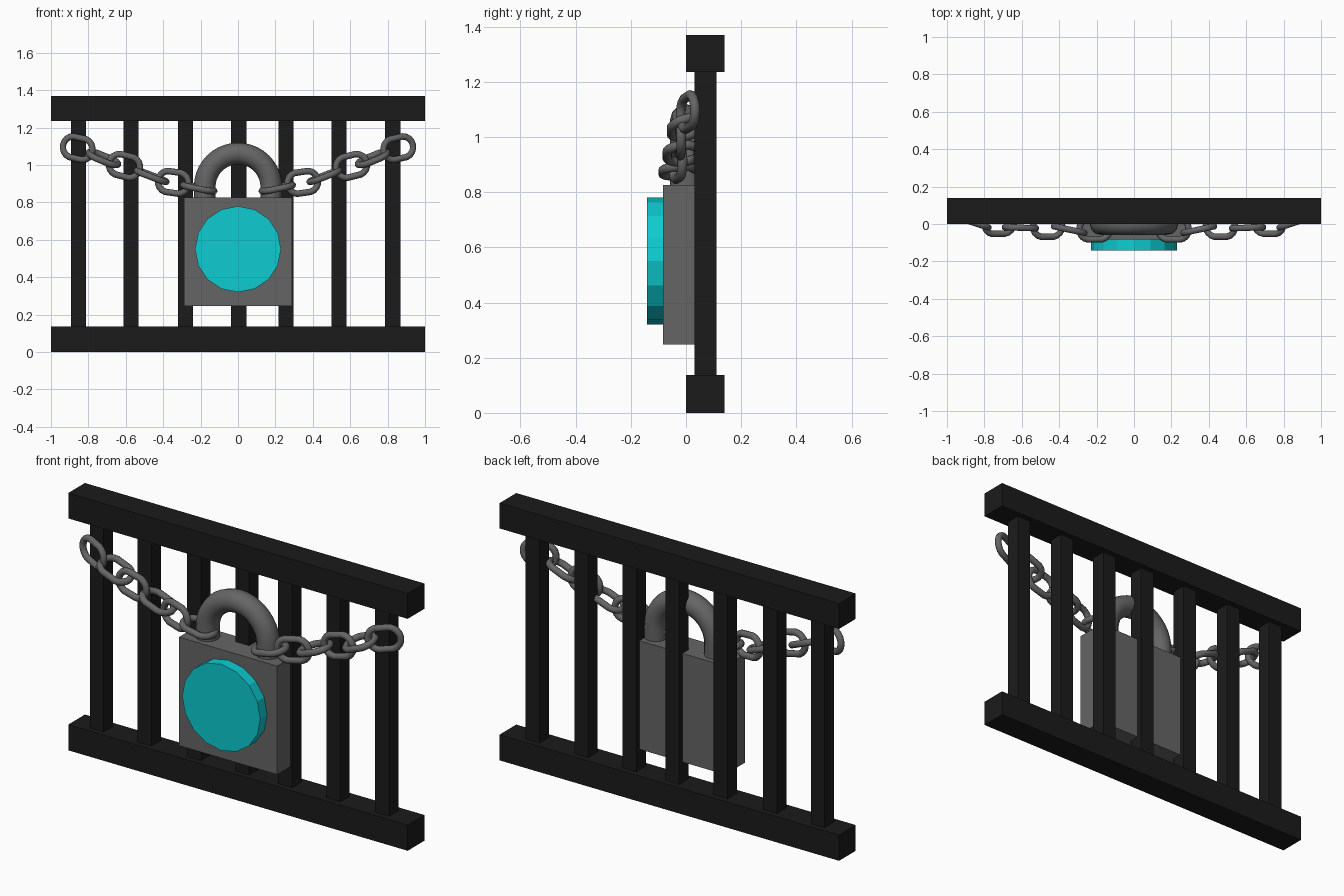
import bpy, bmesh, math
from math import radians, cos, sin, pi

if "Cube" in bpy.data.objects:
    bpy.data.objects.remove(bpy.data.objects["Cube"])


def material(name, rgb):
    m = bpy.data.materials.new(name)
    m.diffuse_color = (*rgb, 1)
    m.use_nodes = True
    m.node_tree.nodes["Principled BSDF"].inputs["Base Color"].default_value = m.diffuse_color
    return m


BLACK = material("black_iron", (0.011, 0.011, 0.011))
GREY = material("dark_steel", (0.13, 0.13, 0.13))
CYAN = material("cyan_glow", (0.004, 0.6, 0.64))


def finish(name, mat, smooth=False):
    ob = bpy.context.object
    ob.name = name
    ob.data.materials.append(mat)
    if smooth:
        bpy.ops.object.shade_smooth_by_angle(angle=radians(50))
    return ob


def box(name, x, y, z, mat):
    """Box from (min, max) ranges."""
    bpy.ops.mesh.primitive_cube_add(size=1, location=[sum(r) / 2 for r in (x, y, z)])
    bpy.context.object.scale = [r[1] - r[0] for r in (x, y, z)]
    bpy.ops.object.transform_apply(location=False, rotation=False, scale=True)
    return finish(name, mat)


# Gate rails and bars
box("bottom_rail", (-1, 1), (0, 0.14), (0, 0.137), BLACK)
box("top_rail", (-1, 1), (0, 0.14), (1.235, 1.37), BLACK)
for i, x in enumerate((-0.853, -0.572, -0.281, 0.004, 0.257, 0.54, 0.828)):
    box(f"bar_{i + 1}", (x - 0.041, x + 0.041), (0.03, 0.11), (0.13, 1.24), BLACK)

# Padlock body and front disc
box("lock_body", (-0.289, 0.289), (-0.083, 0.083), (0.247, 0.825), GREY)
bpy.ops.mesh.primitive_cylinder_add(vertices=16, radius=0.23, depth=0.07,
                                    location=(0, -0.106, 0.55), rotation=(pi / 2, 0, 0))
finish("lock_disc", CYAN)

# Shackle: round tube swept along an arch with short legs
R, zc = 0.178, 0.883
path = [(-R, 0.8)] + [(-R * cos(pi * k / 20), zc + R * sin(pi * k / 20)) for k in range(21)] + [(R, 0.8)]
curve = bpy.data.curves.new("shackle", 'CURVE')
curve.dimensions = '3D'
curve.bevel_depth = 0.058
curve.bevel_resolution = 4
curve.use_fill_caps = True
spline = curve.splines.new('POLY')
spline.points.add(len(path) - 1)
for p, (x, z) in zip(spline.points, path):
    p.co = (x, 0, z, 1)
shackle = bpy.data.objects.new("shackle", curve)
bpy.context.collection.objects.link(shackle)
bpy.ops.object.select_all(action='DESELECT')
bpy.context.view_layer.objects.active = shackle
shackle.select_set(True)
bpy.ops.object.convert(target='MESH')
finish("shackle", GREY, True)


def link(name, loc, rot):
    """Oval chain link: a torus with its two halves pulled apart."""
    bpy.ops.mesh.primitive_torus_add(major_segments=18, minor_segments=10,
                                     major_radius=0.057, minor_radius=0.0175)
    ob = finish(name, GREY, True)
    for v in ob.data.vertices:
        v.co.x += math.copysign(0.027, v.co.x)
    ob.location = loc
    ob.rotation_euler = [radians(a) for a in rot]


# Two mirrored chains: (x, y, z), (roll, tilt, yaw) for each link
LINKS = [((-0.857, 0.007, 1.09), (90, 12, -18)),
         ((-0.72, 0.002, 1.035), (15, 22, 0)),
         ((-0.607, -0.02, 0.995), (90, 14, -2)),
         ((-0.462, -0.012, 0.94), (5, 21, 0)),
         ((-0.346, -0.03, 0.907), (90, 8, -12)),
         ((-0.21, -0.027, 0.877), (5, 11, 0))]
for side, s in (("left", 1), ("right", -1)):
    for i, ((x, y, z), (roll, tilt, yaw)) in enumerate(LINKS):
        link(f"chain_link_{side}_{i + 1}", (x * s, y, z), (roll, tilt * s, yaw * s))
